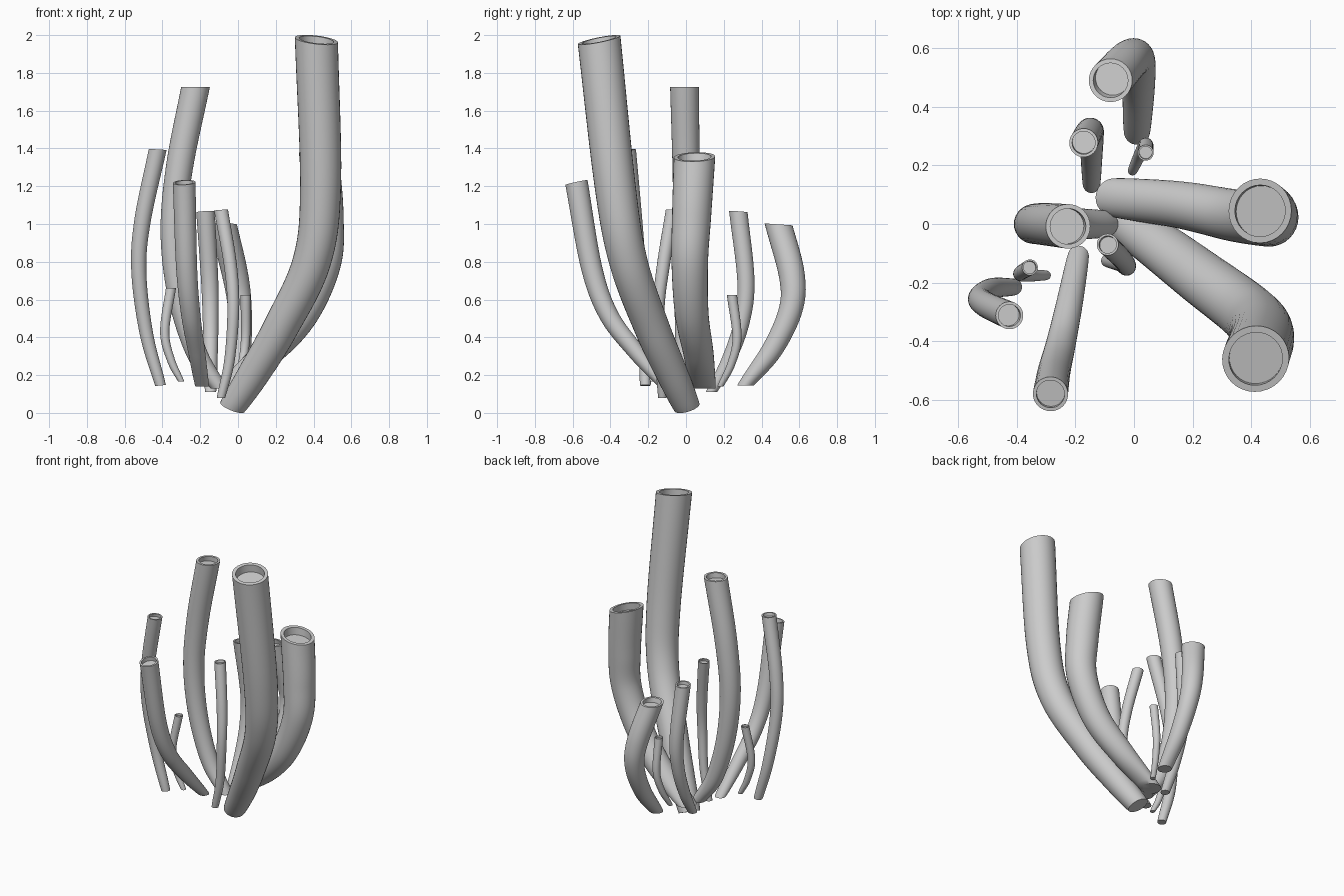
import bpy, bmesh, math
from mathutils import Vector

if "Cube" in bpy.data.objects:
    bpy.data.objects.remove(bpy.data.objects["Cube"])

SIDES, STEPS = 32, 10


def spline(pts):
    """Smooth path through the points (Catmull-Rom)."""
    p = [Vector(q) for q in pts]
    p = [p[0] * 2 - p[1]] + p + [p[-1] * 2 - p[-2]]
    out = []
    for i in range(1, len(p) - 2):
        a, b, c, d = p[i - 1:i + 3]
        for k in range(STEPS):
            t = k / STEPS
            out.append(0.5 * (2 * b + (c - a) * t + (2 * a - 5 * b + 4 * c - d) * t * t
                              + (3 * b - a - 3 * c + d) * t ** 3))
    return out + [p[-2]]


def ring(bm, c, n, r):
    n = n.normalized()
    u = Vector((0, 1, 0)).cross(n).normalized()
    v = n.cross(u)
    return [bm.verts.new(c + r * (math.cos(a) * u + math.sin(a) * v))
            for a in (2 * math.pi * i / SIDES for i in range(SIDES))]


def tube(name, r, pts, top, bottom=(0, 0)):
    """Tapered curved tube; top and bottom give the slopes of the end cuts in x and y."""
    path = spline(pts)
    n = len(path) - 1
    n_top = Vector((-top[0], -top[1], 1)).normalized()
    n_bot = Vector((-bottom[0], -bottom[1], 1)).normalized()
    bm = bmesh.new()
    rings = []
    for i, c in enumerate(path):
        t = i / n
        tan = (path[min(i + 1, n)] - path[max(i - 1, 0)]).normalized()
        w0, w1 = max(0, 1 - t / 0.3), max(0, (t - 0.75) / 0.25)
        nrm = tan * (1 - w0 - w1) + n_bot * w0 + n_top * w1
        rings.append(ring(bm, c, nrm, r * (0.6 + 0.4 * t ** 0.7)))
    # rim and recessed floor
    end = (path[-1] - path[-3]).normalized()
    rings.append(ring(bm, path[-1], n_top, r * 0.8))
    rings.append(ring(bm, path[-1] - end * r * 0.45, n_top, r * 0.8))
    for a, b in zip(rings, rings[1:]):
        for i in range(SIDES):
            j = (i + 1) % SIDES
            bm.faces.new((a[i], a[j], b[j], b[i]))
    bm.faces.new(rings[0][::-1])
    bm.faces.new(rings[-1])
    bmesh.ops.recalc_face_normals(bm, faces=bm.faces)
    me = bpy.data.meshes.new(name)
    bm.to_mesh(me)
    bm.free()
    ob = bpy.data.objects.new(name, me)
    bpy.context.collection.objects.link(ob)
    bpy.context.view_layer.objects.active = ob
    ob.select_set(True)
    bpy.ops.object.shade_smooth_by_angle(angle=math.radians(40))
    ob.select_set(False)


# large tubes
tube("tall_tube", .115, [(-.03, .005, .03), (.085, -.075, .21), (.225, -.18, .45), (.39, -.305, .8),
                         (.437, -.375, 1.2), (.415, -.46, 1.975)], (-.12, .2), (-.4, .3))
tube("wide_tube", .11, [(-.065, .09, .13), (.16, .065, .32), (.34, .03, .53), (.45, .02, .8),
                        (.455, .03, 1.05), (.43, .045, 1.355)], (-.23, .03))
tube("left_tube", .076, [(-.1, 0, .13), (-.22, 0, .32), (-.31, 0, .62), (-.343, 0, .95),
                         (-.31, 0, 1.3), (-.225, -.008, 1.725)], (0, 0))
# medium tubes
tube("front_tube", .06, [(-.19, -.11, .14), (-.22, -.27, .33), (-.25, -.41, .52), (-.272, -.5, .77),
                         (-.285, -.58, 1.22)], (.05, .22))
tube("back_tube", .074, [(.01, .315, .145), (.015, .46, .34), (.01, .555, .55), (-.015, .56, .73),
                         (-.08, .49, .998)], (0, -.07))
tube("outer_left_tube", .047, [(-.41, -.215, .145), (-.485, -.22, .42), (-.525, -.25, .75),
                               (-.505, -.275, 1.02), (-.425, -.312, 1.395)], (-.06, 0), (.1, 0))
tube("back_left_tube", .049, [(-.145, .135, .11), (-.145, .225, .28), (-.145, .295, .48), (-.15, .317, .7),
                              (-.172, .277, 1.065)], (.05, -.07))
# small tubes
tube("inner_tube", .037, [(-.09, -.125, .08), (-.045, -.135, .28), (-.025, -.145, .55),
                          (-.04, -.12, .78), (-.09, -.07, 1.075)], (.08, 0))
tube("small_left_tube", .027, [(-.3, -.175, .165), (-.355, -.175, .28), (-.388, -.17, .43),
                               (-.355, -.148, .66)], (0, 0))
tube("small_back_tube", .027, [(-.005, .182, .14), (.022, .24, .26), (.04, .27, .4),
                               (.04, .243, .625)], (0, 0))
